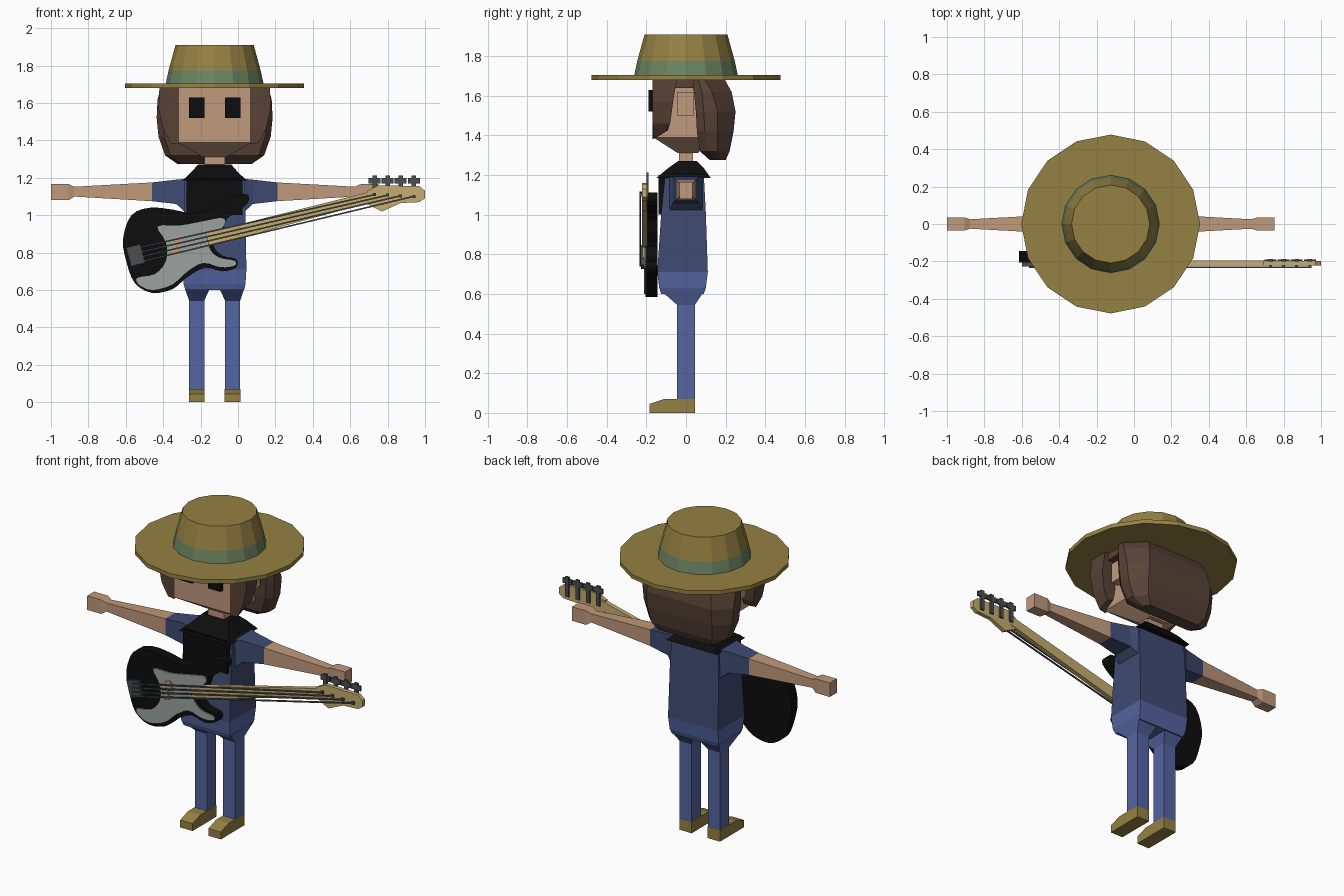
import bpy, bmesh, math
from mathutils import Vector

if "Cube" in bpy.data.objects:
    bpy.data.objects.remove(bpy.data.objects["Cube"])

CX = -0.125  # centre line of the figure


def mat(name, *rgb):
    m = bpy.data.materials.new(name)
    m.diffuse_color = (*rgb, 1)
    m.use_nodes = True
    m.node_tree.nodes["Principled BSDF"].inputs["Base Color"].default_value = m.diffuse_color
    return m


HAT = mat("straw", .30, .22, .055)
BAND = mat("sage green", .15, .23, .12)
HAIR = mat("brown hair", .098, .055, .038)
SKIN = mat("skin", .53, .32, .20)
SHIRT = mat("dark blue", .05, .07, .17)
PANTS = mat("denim blue", .088, .13, .36)
BLACK = mat("black", .004, .004, .004)
GREY = mat("light grey", .33, .36, .35)
WOOD = mat("pale wood", .56, .42, .16)
METAL = mat("dark metal", .07, .075, .08)


def loft(name, rings, *mats):
    """Skin a stack of equal-length point rings and cap both ends."""
    bm = bmesh.new()
    vs = [[bm.verts.new(p) for p in r] for r in rings]
    n = len(vs[0])
    for a, b in zip(vs, vs[1:]):
        for i in range(n):
            j = (i + 1) % n
            bm.faces.new((a[i], a[j], b[j], b[i]))
    bm.faces.new(vs[0])
    bm.faces.new(vs[-1])
    bmesh.ops.recalc_face_normals(bm, faces=bm.faces)
    me = bpy.data.meshes.new(name)
    bm.to_mesh(me)
    bm.free()
    for m in mats:
        me.materials.append(m)
    ob = bpy.data.objects.new(name, me)
    bpy.context.collection.objects.link(ob)
    return ob


def rect(z, x0, x1, y0, y1):
    return [(x0, y0, z), (x1, y0, z), (x1, y1, z), (x0, y1, z)]


def mid(z, hx, y0, y1):
    return rect(z, CX - hx, CX + hx, y0, y1)


def octa(z, hx, y0, y1, c):
    """Centred rectangle with its back corners cut, hugging the head."""
    return [(CX - hx + .03, y0, z), (CX + hx - .03, y0, z), (CX + hx, y0 + .04, z),
            (CX + hx, y1 - c, z), (CX + hx - c, y1, z), (CX - hx + c, y1, z),
            (CX - hx, y1 - c, z), (CX - hx, y0 + .04, z)]


def circle(z, r, n=16):
    return [(CX + r * math.cos(2 * math.pi * i / n), r * math.sin(2 * math.pi * i / n), z)
            for i in range(n)]


def box(name, x0, x1, y0, y1, z0, z1, m):
    return loft(name, [rect(z0, x0, x1, y0, y1), rect(z1, x0, x1, y0, y1)], m)


def plate(name, pts, y0, y1, m):
    """Extrude an x-z outline along y."""
    return loft(name, [[(x, y, z) for x, z in pts] for y in (y0, y1)], m)


def smooth(pts, k=3):
    """Closed Catmull-Rom curve through the points."""
    out, n = [], len(pts)
    for i in range(n):
        a, b, c, d = (Vector(pts[(i + j) % n]) for j in (-1, 0, 1, 2))
        for s in range(k):
            t = s / k
            out.append((2 * b + (c - a) * t + (2 * a - 5 * b + 4 * c - d) * t * t
                        + (3 * b - a - 3 * c + d) * t ** 3) / 2)
    return out


def strip(name, p, q, wp, wq, y0, y1, m):
    """Straight tapered bar between two x-z points."""
    p, q = Vector(p), Vector(q)
    d = (q - p).normalized()
    v = Vector((-d.y, d.x))
    return plate(name, [p - v * wp, q - v * wq, q + v * wq, p + v * wp], y0, y1, m)


# Hat: brim and crown, with the band chosen by height
loft("hat_brim", [circle(1.68, .478), circle(1.705, .478)], HAT)
crown = loft("hat_crown", [circle(1.70, .262), circle(1.775, .246), circle(1.91, .209)], HAT, BAND)
for f in crown.data.polygons:
    if f.center.z < 1.76:
        f.material_index = 1

# Head and neck
loft("head", [mid(1.31, .06, -.04, .06), mid(1.39, .2, -.165, .12),
              mid(1.69, .2, -.165, .15)], SKIN)
box("neck", CX - .055, CX + .055, -.035, .035, 1.22, 1.34, SKIN)

# Hair: back mass and top
loft("back_hair", [octa(1.275, .2, .12, .20, .03), octa(1.32, .265, .07, .22, .06),
                   octa(1.42, .3, .055, .24, .08), octa(1.52, .31, .05, .25, .09),
                   octa(1.62, .305, .04, .23, .1), octa(1.69, .285, .02, .19, .1)], HAIR)
box("top_hair", CX - .27, CX + .27, -.1, .1, 1.64, 1.69, HAIR)

# Torso, collar and chest panel
loft("torso", [mid(.71, .17, -.145, .11), mid(1.01, .165, -.125, .10),
               mid(1.20, .16, -.105, .09)], SHIRT)
loft("collar", [mid(1.185, .172, -.15, .125), mid(1.235, .12, -.09, .09),
                mid(1.27, .09, -.04, .055)], BLACK)
loft("chest_panel", [mid(1.0, .15, -.14, -.10), mid(1.2, .15, -.14, -.09)], BLACK)

# Hips
loft("hips", [mid(.60, .155, -.125, .09), mid(.63, .165, -.135, .10),
              mid(.71, .17, -.145, .11)], PANTS)

# Mirrored parts
for s, side in ((-1, "left"), (1, "right")):
    def X(d):
        return CX + s * d

    def xring(d, hy, z0, z1):
        return [(X(d), -hy, z0), (X(d), hy, z0), (X(d), hy, z1), (X(d), -hy, z1)]

    def side_rect(z, d0, d1, y0, y1):
        return rect(z, X(d0), X(d1), y0, y1)

    box(side + "_eye", X(.055), X(.138), -.19, -.16, 1.52, 1.63, BLACK)
    box(side + "_ear", X(.19), X(.25), -.045, .04, 1.5, 1.62, SKIN)
    loft(side + "_front_hair", [
        [(X(.19), -.168, 1.38), (X(.235), -.165, 1.385), (X(.235), -.10, 1.42), (X(.19), -.09, 1.43)],
        side_rect(1.46, .19, .275, -.168, -.08),
        side_rect(1.57, .19, .30, -.168, -.065),
        side_rect(1.69, .19, .295, -.168, -.045)], HAIR)
    # Arm
    loft(side + "_shoulder", [xring(.15, .088, 1.01, 1.195), xring(.205, .065, 1.06, 1.19)], SHIRT)
    loft(side + "_sleeve", [xring(.205, .065, 1.06, 1.19), xring(.335, .048, 1.075, 1.175)], SHIRT)
    loft(side + "_forearm", [xring(.335, .048, 1.075, 1.175), xring(.755, .025, 1.10, 1.152)], SKIN)
    loft(side + "_hand", [xring(.75, .025, 1.10, 1.152), xring(.78, .034, 1.08, 1.166),
                          xring(.875, .034, 1.08, 1.166)], SKIN)
    # Leg and shoe
    loft(side + "_leg", [side_rect(.06, .055, .137, -.045, .045),
                         side_rect(.545, .055, .137, -.045, .045),
                         side_rect(.62, .02, .163, -.13, .095)], PANTS)
    loft(side + "_shoe", [
        [(X(a), y, z) for a, z in ((.054, 0), (.138, 0), (.138, h), (.054, h))]
        for y, h in ((-.185, .045), (-.11, .07), (.046, .07))], HAT)

# Bass body and pickguard
body = [(-.615, .87), (-.57, 1.0), (-.47, 1.04), (-.35, 1.03), (-.23, 1.01), (-.11, 1.06),
        (-.01, 1.105), (.05, 1.11), (.055, 1.07), (0, 1.02), (-.06, .98), (-.085, .91),
        (-.13, .84), (-.085, .785), (-.01, .765), (-.01, .72), (-.085, .70), (-.175, .72),
        (-.27, .67), (-.35, .605), (-.46, .585), (-.55, .635), (-.595, .745)]
guard = [(-.43, .94), (-.31, .945), (-.175, .97), (-.085, .985), (-.07, .95), (-.13, .89),
         (-.155, .83), (-.105, .775), (-.02, .757), (-.02, .73), (-.095, .722), (-.185, .745),
         (-.27, .70), (-.35, .63), (-.455, .6), (-.525, .625), (-.54, .665), (-.445, .685),
         (-.385, .755), (-.385, .855)]
plate("bass_body", smooth(body), -.205, -.145, BLACK)
plate("pickguard", smooth(guard), -.212, -.204, GREY)

# Neck, headstock, bridge and pickups
strip("bass_neck", (-.165, .87), (.72, 1.10), .037, .028, -.222, -.195, WOOD)
plate("headstock", [(.69, 1.06), (.77, 1.02), (.87, 1.065), (.97, 1.07), (1.0, 1.09),
                    (1.0, 1.13), (.97, 1.155), (.75, 1.16), (.69, 1.13)], -.222, -.198, WOOD)
strip("bridge", (-.585, .776), (-.51, .796), .052, .052, -.226, -.2, METAL)
for k in (0, 1):
    x, z = -.355 + .02 * k, .80 + .06 * k
    strip("pickup_%d" % (k + 1), (x, z), (x + .035, z + .009), .027, .027, -.219, -.21, SKIN)

# Strings, posts and tuning pegs
for i in range(4):
    px, pz = .73 + .07 * i, 1.11 - .003 * i
    strip("string_%d" % (i + 1), (-.56, .82 - .026 * i), (px, pz), .004, .004, -.234, -.227, METAL)
    box("post_%d" % (i + 1), px - .008, px + .008, -.234, -.2, pz - .008, pz + .008, METAL)
    box("peg_stem_%d" % (i + 1), px - .012, px + .012, -.2, -.188, 1.09, 1.212, METAL)
    box("peg_wing_%d" % (i + 1), px - .032, px + .032, -.199, -.189, 1.17, 1.2, METAL)
